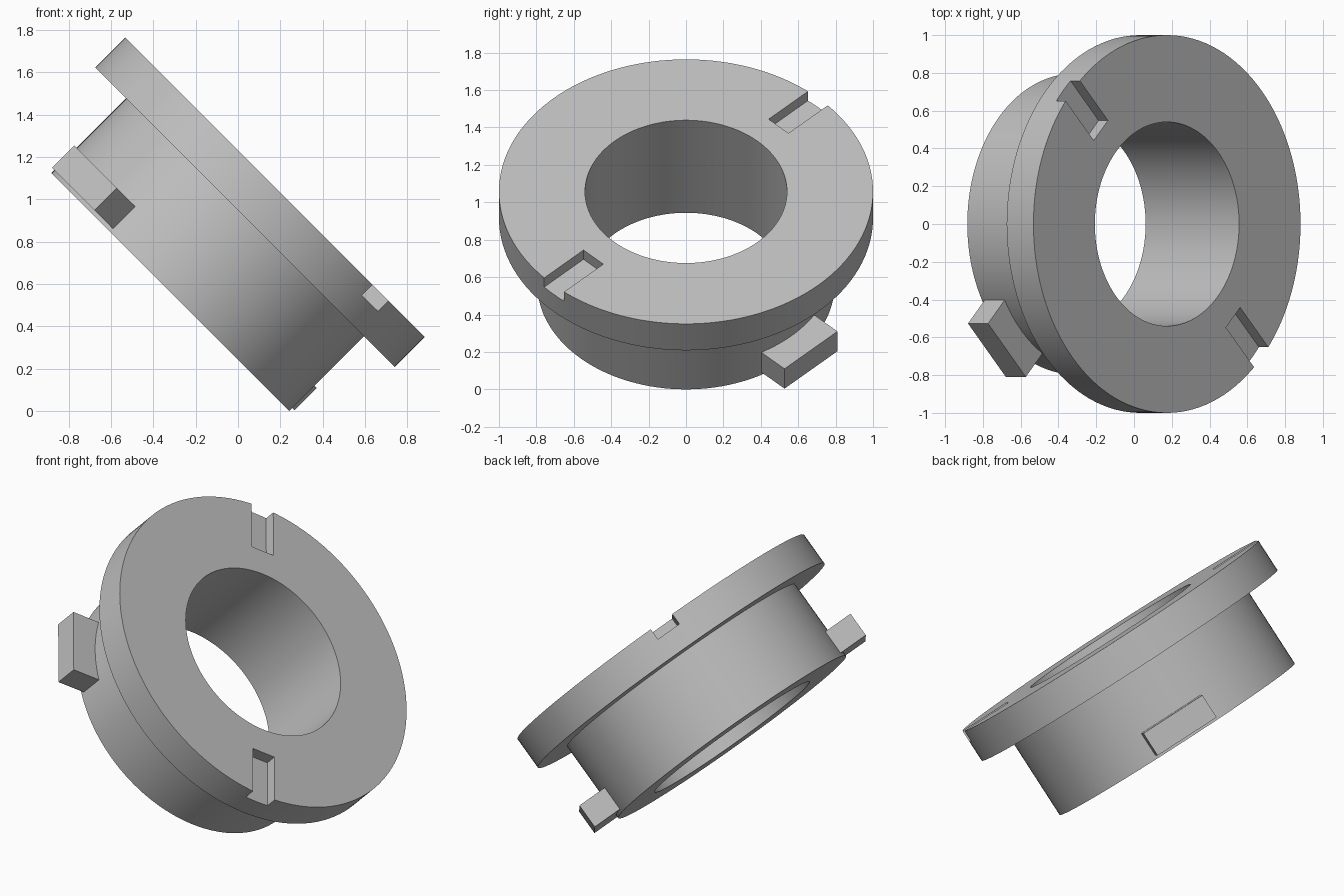
import bpy, bmesh
from math import radians, pi
from mathutils import Matrix, Vector

if "Cube" in bpy.data.objects:
    bpy.data.objects.remove(bpy.data.objects["Cube"], do_unlink=True)

# Main sizes along the ring's own axis
FLANGE_R, HUB_R, BORE_R = 1.0, 0.795, 0.54
HEIGHT, FLANGE_T = 0.70, 0.20
SLOT_DEPTH, SLOT_WIDTH, SLOT_START = 0.07, 0.15, 0.70

# Whole part leans 45 degrees toward +x
shift = -0.624
base = shift + HUB_R
tilt = Matrix.Rotation(radians(45), 4, 'Y') @ Matrix.Translation((shift, 0, base))

grey = bpy.data.materials.new("plain grey")
grey.use_nodes = True
colour = (0.52, 0.52, 0.52, 1)
grey.diffuse_color = colour
grey.node_tree.nodes["Principled BSDF"].inputs["Base Color"].default_value = colour


def add_object(name, bm):
    bmesh.ops.recalc_face_normals(bm, faces=bm.faces)
    mesh = bpy.data.meshes.new(name)
    bm.to_mesh(mesh)
    bm.free()
    mesh.materials.append(grey)
    obj = bpy.data.objects.new(name, mesh)
    bpy.context.collection.objects.link(obj)
    return obj


def lathe(name, profile, steps=128):
    """Spin a closed (radius, height) profile around z."""
    bm = bmesh.new()
    verts = [bm.verts.new((r, 0, z)) for r, z in profile]
    edges = [bm.edges.new((verts[i - 1], verts[i])) for i in range(len(verts))]
    bmesh.ops.spin(bm, geom=verts + edges, cent=(0, 0, 0), axis=(0, 0, 1),
                   angle=2 * pi, steps=steps, use_merge=True)
    bmesh.ops.remove_doubles(bm, verts=bm.verts, dist=1e-5)
    return add_object(name, bm)


def radial_block(name, r0, r1, width, z0, z1, angle):
    """Box running outward from r0 to r1 at the given angle."""
    bm = bmesh.new()
    size = Matrix.Diagonal((r1 - r0, width, z1 - z0, 1))
    place = Matrix.Translation(((r0 + r1) / 2, 0, (z0 + z1) / 2))
    bmesh.ops.create_cube(bm, size=1,
                          matrix=Matrix.Rotation(radians(angle), 4, 'Z') @ place @ size)
    return add_object(name, bm)


# Flanged ring with straight bore
under = HEIGHT - FLANGE_T
ring = lathe("flanged_ring", [(BORE_R, 0), (HUB_R, 0), (HUB_R, under),
                              (FLANGE_R, under), (FLANGE_R, HEIGHT), (BORE_R, HEIGHT)])

# Two opposite slots cut into the flange face
bpy.context.view_layer.objects.active = ring
for angle in (135, -45):
    cutter = radial_block("slot_cutter", SLOT_START, 1.2, SLOT_WIDTH,
                          HEIGHT - SLOT_DEPTH, HEIGHT + 0.1, angle)
    cutter.hide_render = True
    mod = ring.modifiers.new("slot", 'BOOLEAN')
    mod.operation = 'DIFFERENCE'
    mod.solver = 'EXACT'
    mod.object = cutter
    bpy.ops.object.modifier_apply(modifier=mod.name)
    bpy.data.objects.remove(cutter, do_unlink=True)

# Two opposite locking tabs at the foot of the hub
tabs = [radial_block(name, 0.70, 0.945, 0.40, 0.02, 0.17, angle)
        for name, angle in (("back_tab", 45), ("front_tab", 225))]

# Stand everything in its tilted pose
for obj in [ring] + tabs:
    obj.data.transform(tilt)

bpy.ops.object.select_all(action='DESELECT')
ring.select_set(True)
bpy.context.view_layer.objects.active = ring
bpy.ops.object.shade_smooth_by_angle(angle=radians(30))
